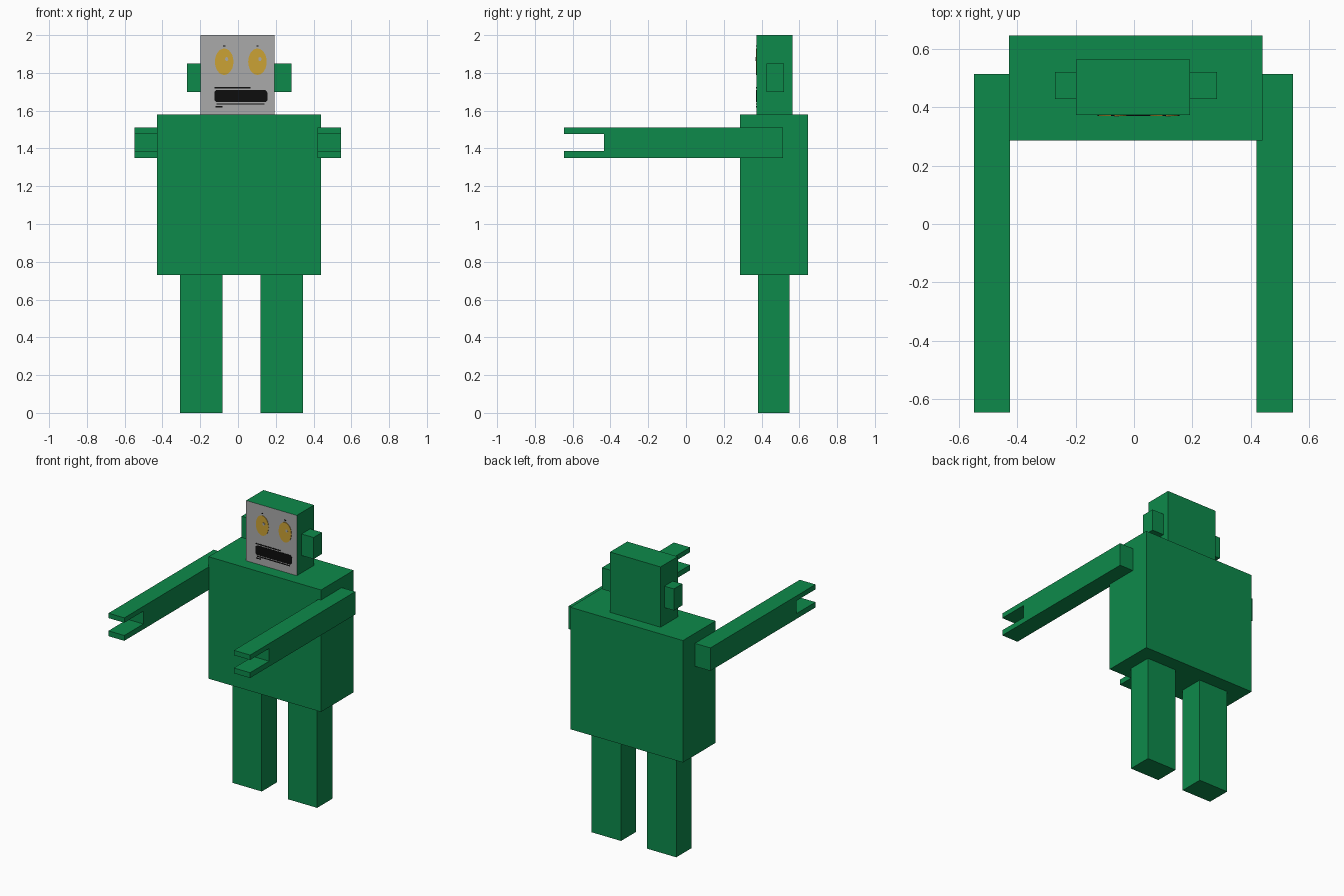
import bpy, bmesh, math

if "Cube" in bpy.data.objects:
    bpy.data.objects.remove(bpy.data.objects["Cube"])


def material(name, rgb):
    m = bpy.data.materials.new(name)
    m.diffuse_color = (*rgb, 1.0)
    m.use_nodes = True
    m.node_tree.nodes["Principled BSDF"].inputs["Base Color"].default_value = m.diffuse_color
    return m


GREEN = material("green", (0.004, 0.254, 0.070))
GREY = material("face grey", (0.40, 0.40, 0.40))
YELLOW = material("eye yellow", (0.60, 0.36, 0.035))
BLACK = material("black", (0.004, 0.004, 0.004))


def prism(name, profile, axis, lo, hi, mat):
    """Extrude a 2D profile along x (profile is y,z) or along y (profile is x,z)."""
    bm = bmesh.new()
    put = (lambda a, b: (lo, a, b)) if axis == 0 else (lambda a, b: (a, lo, b))
    face = bm.faces.new([bm.verts.new(put(a, b)) for a, b in profile])
    new = bmesh.ops.extrude_face_region(bm, geom=[face])["geom"]
    step = [0, 0, 0]
    step[axis] = hi - lo
    bmesh.ops.translate(bm, vec=step, verts=[g for g in new if isinstance(g, bmesh.types.BMVert)])
    bmesh.ops.recalc_face_normals(bm, faces=bm.faces)
    me = bpy.data.meshes.new(name)
    bm.to_mesh(me)
    bm.free()
    me.materials.append(mat)
    ob = bpy.data.objects.new(name, me)
    bpy.context.collection.objects.link(ob)
    return ob


def box(name, x0, x1, y0, y1, z0, z1, mat=GREEN):
    return prism(name, [(x0, z0), (x1, z0), (x1, z1), (x0, z1)], 1, y0, y1, mat)


FACE_Y = 0.373

# torso and legs
box("torso", -0.428, 0.44, 0.286, 0.645, 0.73, 1.58)
box("left_leg", -0.308, -0.083, 0.38, 0.547, 0, 0.73)
box("right_leg", 0.118, 0.344, 0.38, 0.547, 0, 0.73)

# head with grey front face
head = box("head", -0.198, 0.192, FACE_Y, 0.563, 1.58, 2.0)
head.data.materials.append(GREY)
for p in head.data.polygons:
    if p.normal.y < -0.9:
        p.material_index = 1

# ears
box("left_ear", -0.271, -0.198, 0.427, 0.52, 1.70, 1.85)
box("right_ear", 0.192, 0.284, 0.427, 0.52, 1.70, 1.85)

# arms with forked hands
fork = [(0.513, 1.35), (0.513, 1.51), (-0.645, 1.51), (-0.645, 1.476),
        (-0.435, 1.476), (-0.435, 1.387), (-0.645, 1.387), (-0.645, 1.35)]
prism("left_arm", fork, 0, -0.547, -0.425, GREEN)
prism("right_arm", fork, 0, 0.42, 0.545, GREEN)

# eyes with small grey glints
for side, cx in (("left", -0.073), ("right", 0.103)):
    ring = lambda x, z, rx, rz, n: [(x + rx * math.cos(2 * math.pi * i / n),
                                     z + rz * math.sin(2 * math.pi * i / n)) for i in range(n)]
    prism(side + "_eye", ring(cx, 1.859, 0.049, 0.07, 24), 1, FACE_Y - 0.003, FACE_Y + 0.002, YELLOW)
    prism(side + "_eye_glint", ring(cx + 0.013, 1.873, 0.009, 0.011, 8), 1,
          FACE_Y - 0.005, FACE_Y, GREY)
    box(side + "_brow_mark", cx - 0.006, cx + 0.006, FACE_Y - 0.003, FACE_Y + 0.002, 1.94, 1.946, BLACK)

# mouth: chamfered bar with thin lines around it
mouth = [(-0.115, 1.645), (0.145, 1.645), (0.156, 1.656), (0.156, 1.695),
         (0.145, 1.71), (-0.115, 1.71), (-0.125, 1.70), (-0.125, 1.656)]
prism("mouth", mouth, 1, FACE_Y - 0.003, FACE_Y + 0.002, BLACK)
for i, (x0, x1, z) in enumerate([(-0.125, 0.065, 1.721), (-0.113, 0.14, 1.635), (-0.12, -0.083, 1.621)]):
    box("mouth_line_%d" % (i + 1), x0, x1, FACE_Y - 0.003, FACE_Y + 0.002, z - 0.003, z + 0.003, BLACK)
